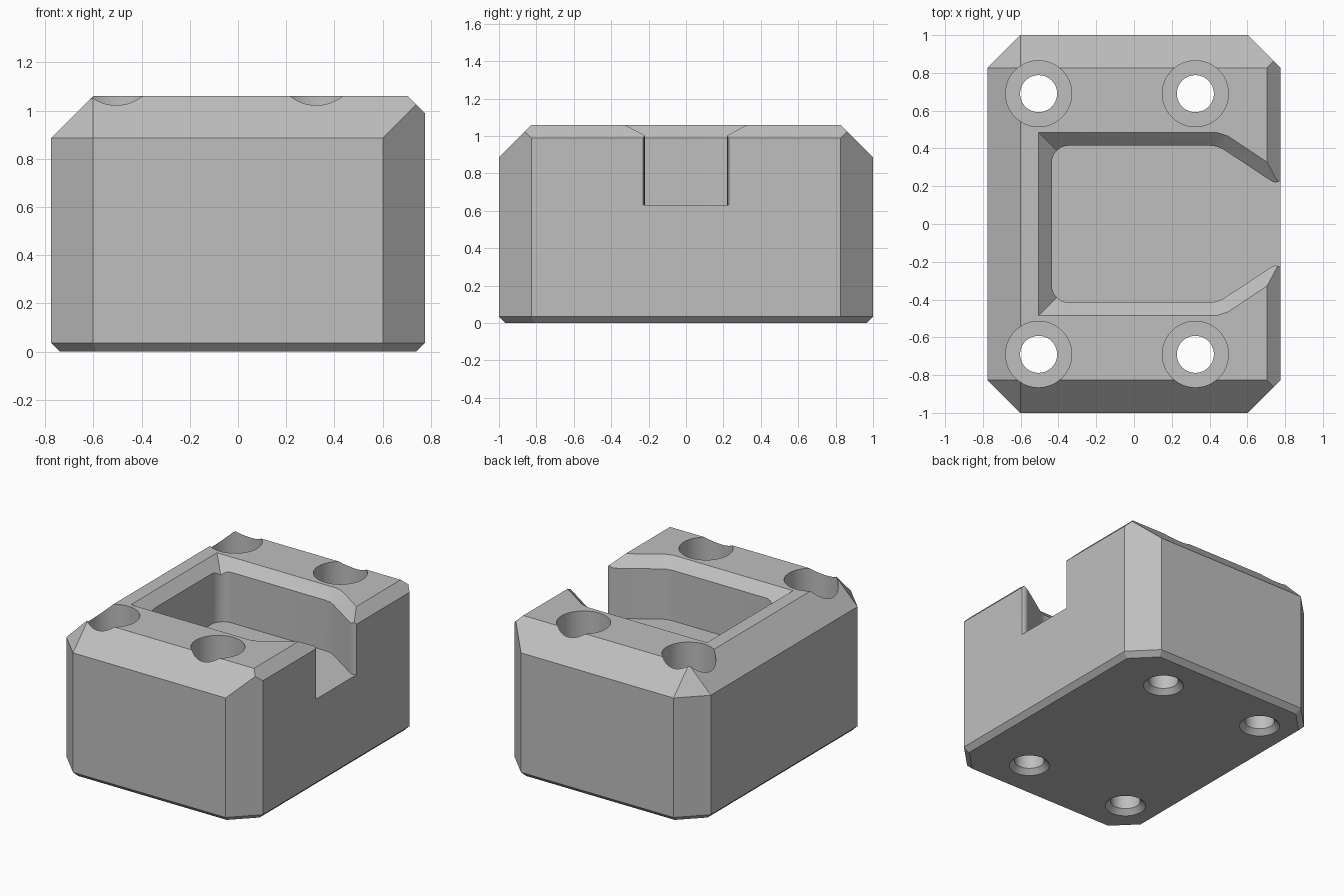
import bpy, bmesh, math
from mathutils import Vector

if "Cube" in bpy.data.objects:
    bpy.data.objects.remove(bpy.data.objects["Cube"])

HX, HY, H = 0.775, 1.0, 1.06      # half width, half depth, height
BIG, SMALL, BASE = 0.173, 0.07, 0.035   # chamfer sizes

grey = bpy.data.materials.new("plain grey")
grey.use_nodes = True
grey.diffuse_color = (0.52, 0.52, 0.52, 1)
grey.node_tree.nodes["Principled BSDF"].inputs["Base Color"].default_value = (0.52, 0.52, 0.52, 1)


def make_object(name, bm):
    bmesh.ops.recalc_face_normals(bm, faces=bm.faces[:])
    mesh = bpy.data.meshes.new(name)
    bm.to_mesh(mesh)
    bm.free()
    mesh.materials.append(grey)
    obj = bpy.data.objects.new(name, mesh)
    bpy.context.collection.objects.link(obj)
    return obj


def trim(bm, point, normal):
    """Cut away everything beyond a plane and cap the opening."""
    geom = bm.verts[:] + bm.edges[:] + bm.faces[:]
    bmesh.ops.bisect_plane(bm, geom=geom, dist=1e-5, plane_co=point,
                           plane_no=Vector(normal).normalized(), clear_outer=True)
    bmesh.ops.holes_fill(bm, edges=[e for e in bm.edges if e.is_boundary], sides=0)


def loft(name, rings):
    """Closed solid through rings of matching points."""
    bm = bmesh.new()
    loops = [[bm.verts.new(p) for p in ring] for ring in rings]
    n = len(loops[0])
    for a, b in zip(loops, loops[1:]):
        for i in range(n):
            j = (i + 1) % n
            bm.faces.new((a[i], a[j], b[j], b[i]))
    bm.faces.new(loops[0][::-1])
    bm.faces.new(loops[-1])
    return make_object(name, bm)


def mirrored(half, z):
    """Outline on the +y side, mirrored to -y, at one height."""
    return [(x, y, z) for x, y in half] + [(x, -y, z) for x, y in reversed(half)]


def circle(x, y, z, r, n=48):
    return [(x + r * math.cos(2 * math.pi * i / n),
             y + r * math.sin(2 * math.pi * i / n), z) for i in range(n)]


# Chamfered block
bm = bmesh.new()
bmesh.ops.create_cube(bm, size=1)
for v in bm.verts:
    v.co = (v.co.x * 2 * HX, v.co.y * 2 * HY, (v.co.z + 0.5) * H)
for sx in (-1, 1):
    for sy in (-1, 1):
        trim(bm, (sx * HX, sy * (HY - BIG), 0), (sx, sy, 0))
for sy in (-1, 1):
    trim(bm, (0, sy * HY, H - BIG), (0, sy, 1))
trim(bm, (-HX, 0, H - BIG), (-1, 0, 1))
trim(bm, (HX, 0, H - SMALL), (1, 0, 1))
for sy in (-1, 1):
    trim(bm, (-HX, sy * (HY - BIG), H - BIG), (-1, sy, 1))   # corner facet
for s in (-1, 1):
    trim(bm, (s * HX, 0, BASE), (s, 0, -1))
    trim(bm, (0, s * HY, BASE), (0, s, -1))
    for sy in (-1, 1):
        trim(bm, (s * HX, sy * (HY - BIG), BASE), (s, sy, -math.sqrt(2)))
block = make_object("clamp_block", bm)

# Pocket with rounded back corners and a narrow mouth
r, back, side = 0.09, -0.435, 0.415
half = [(back + r - r * math.cos(t), side - r + r * math.sin(t))
        for t in (math.pi / 2 * i / 8 for i in range(9))]
half += [(0.40, side), (0.435, 0.411), (0.47, 0.397), (0.715, 0.235),
         (0.735, 0.223), (0.75, 0.22), (0.765, 0.223), (0.78, 0.232), (0.85, 0.26)]
pocket = loft("pocket_cutter", [mirrored(half, 0.63), mirrored(half, 1.2)])


# Sloping lip around the pocket, with sharp back corners
def lip(d):
    slant = lambda x: 0.40 + 1.2 * d - 0.667 * (x - 0.47)
    bend = 0.47 + 0.4 * d
    return mirrored([(back - d, side + d), (0.42 + 0.25 * d, side + d),
                     (bend, slant(bend)), (0.85, slant(0.85))], 0.99 + d)


lip_cutter = loft("lip_cutter", [lip(-0.03), lip(0.09)])

# Screw holes: wide bore above, narrow bore below, flared exit
cutters = [pocket, lip_cutter]
for x in (-0.505, 0.325):
    for y in (-0.69, 0.69):
        levels = [(-0.02, 0.153), (0.035, 0.098), (0.5, 0.098), (0.5, 0.175), (1.2, 0.175)]
        cutters.append(loft("screw_hole_cutter", [circle(x, y, z, rad) for z, rad in levels]))

# Cut everything out of the block
bpy.ops.object.select_all(action='DESELECT')
bpy.context.view_layer.objects.active = block
block.select_set(True)
for cutter in cutters:
    mod = block.modifiers.new("cut", 'BOOLEAN')
    mod.operation = 'DIFFERENCE'
    mod.solver = 'EXACT'
    mod.object = cutter
    bpy.ops.object.modifier_apply(modifier=mod.name)
    bpy.data.objects.remove(cutter)
bpy.ops.object.shade_smooth_by_angle(angle=math.radians(25))
